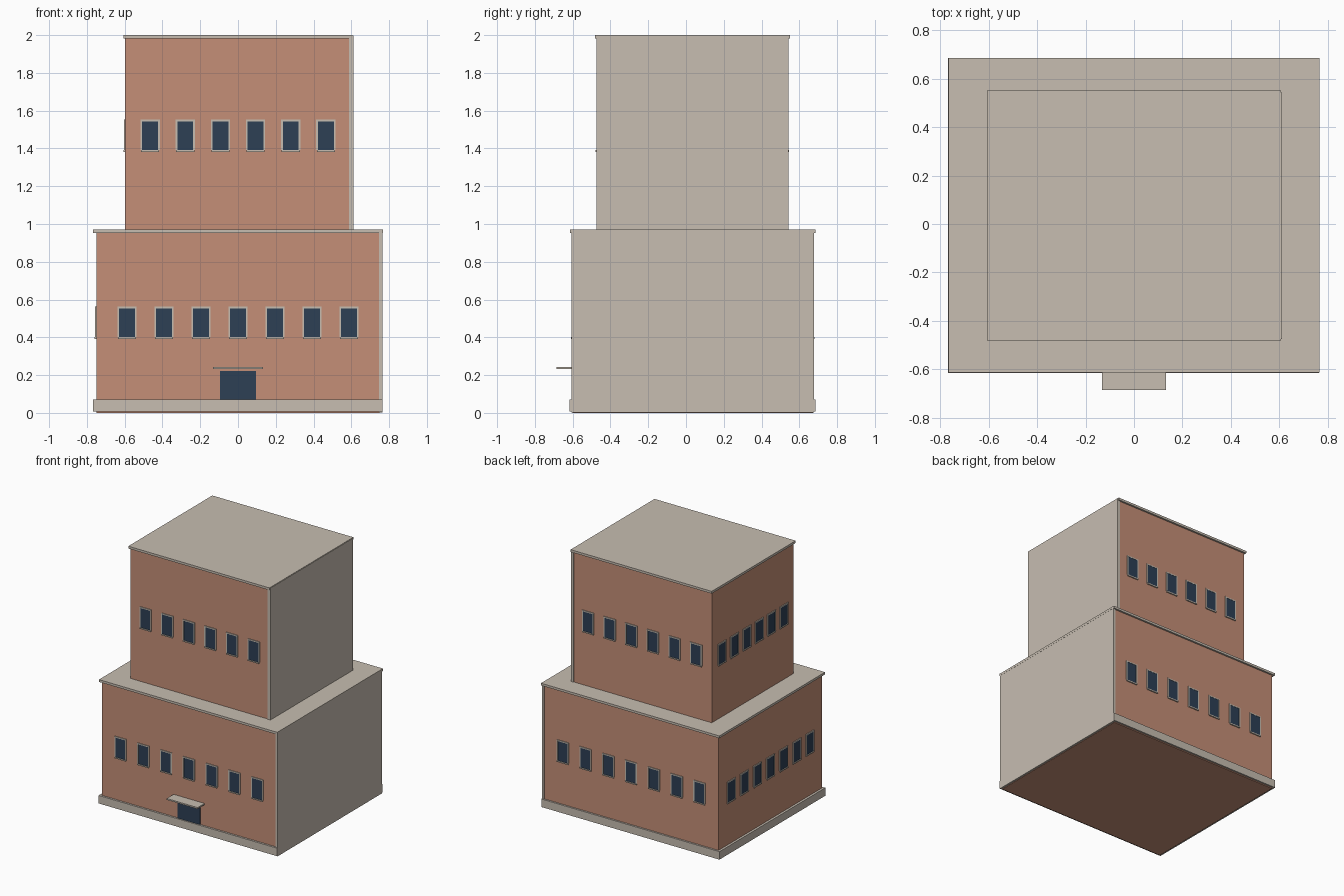
import bpy
import bmesh
from mathutils import Matrix, Vector
from math import pi

if "Cube" in bpy.data.objects:
    bpy.data.objects.remove(bpy.data.objects["Cube"])


def material(name, rgb):
    m = bpy.data.materials.new(name)
    m.diffuse_color = (*rgb, 1)
    m.use_nodes = True
    m.node_tree.nodes["Principled BSDF"].inputs["Base Color"].default_value = m.diffuse_color
    return m


BRICK = material("brick", (0.56, 0.275, 0.185))
STONE = material("stone", (0.57, 0.51, 0.44))
GLASS = material("dark_glass", (0.026, 0.05, 0.09))


def add_box(bm, x, y, z):
    """Add a box spanning the three (low, high) ranges."""
    size = [b - a for a, b in (x, y, z)]
    mid = Vector([(a + b) / 2 for a, b in (x, y, z)])
    bmesh.ops.create_cube(bm, size=1, matrix=Matrix.Translation(mid) @ Matrix.Diagonal((*size, 1)))


def finish(name, bm, mat):
    me = bpy.data.meshes.new(name)
    bm.to_mesh(me)
    bm.free()
    me.materials.append(mat)
    ob = bpy.data.objects.new(name, me)
    bpy.context.collection.objects.link(ob)
    return ob


def box(name, x, y, z, mat):
    bm = bmesh.new()
    add_box(bm, x, y, z)
    return finish(name, bm, mat)


def window_row(name, count, spacing, z0, wall, angle):
    """Row of framed windows on a wall; local -y faces outward."""
    frame, glass = bmesh.new(), bmesh.new()
    z1 = z0 + 0.152
    for i in range(count):
        c = (i - (count - 1) / 2) * spacing
        for s in (-1, 1):                                   # jambs
            add_box(frame, sorted((c + s * 0.042, c + s * 0.051)), (-0.006, 0.002), (z0, z1))
        add_box(frame, (c - 0.051, c + 0.051), (-0.006, 0.002), (z1, z1 + 0.009))    # head
        add_box(frame, (c - 0.048, c + 0.048), (-0.009, 0.002), (z0 - 0.009, z0))    # sill
        add_box(glass, (c - 0.042, c + 0.042), (-0.004, 0.002), (z0, z1))
    xf = Matrix.Translation(wall) @ Matrix.Rotation(angle, 4, 'Z')
    for part, bm, mat in (("frames", frame, STONE), ("panes", glass, GLASS)):
        bm.transform(xf)
        finish(f"{name}_{part}", bm, mat)


def tier(name, hw, y0, y1, z0, z1, roof_x, wall_x, count, step, side_step, win_z):
    """One brick storey with blank right wall, roof slab and three window rows."""
    box(name + "_brick", (-hw, wall_x[0] + 0.005), (y0, y1), (z0, z1 - 0.015), BRICK)
    box(name + "_blank_wall", wall_x, (y0 - 0.006, y1 + 0.006), (z0 + 0.003, z1 - 0.003), STONE)
    box(name + "_roof", (-roof_x, roof_x), (y0 - 0.012, y1 + 0.014), (z1 - 0.018, z1), STONE)
    mid = (y0 + y1) / 2
    window_row(name + "_front", count, step, win_z, Vector((0, y0, 0)), 0)
    window_row(name + "_back", count, step, win_z, Vector((0, y1, 0)), pi)
    window_row(name + "_left", count, side_step, win_z, Vector((-hw, mid, 0)), -pi / 2)


# Two stacked tiers
tier("lower", 0.75, -0.601, 0.672, 0.0, 0.97, 0.767, (0.746, 0.766), 7, 0.196, 0.161, 0.401)
tier("upper", 0.598, -0.469, 0.537, 0.968, 2.0, 0.607, (0.587, 0.611), 6, 0.186, 0.152, 1.391)

# Plinth, door and canopy
box("plinth", (-0.768, 0.765), (-0.616, 0.686), (0.008, 0.07), STONE)
box("door", (-0.096, 0.096), (-0.607, -0.598), (0.07, 0.221), GLASS)
box("door_canopy", (-0.133, 0.133), (-0.686, -0.6), (0.232, 0.243), STONE)
